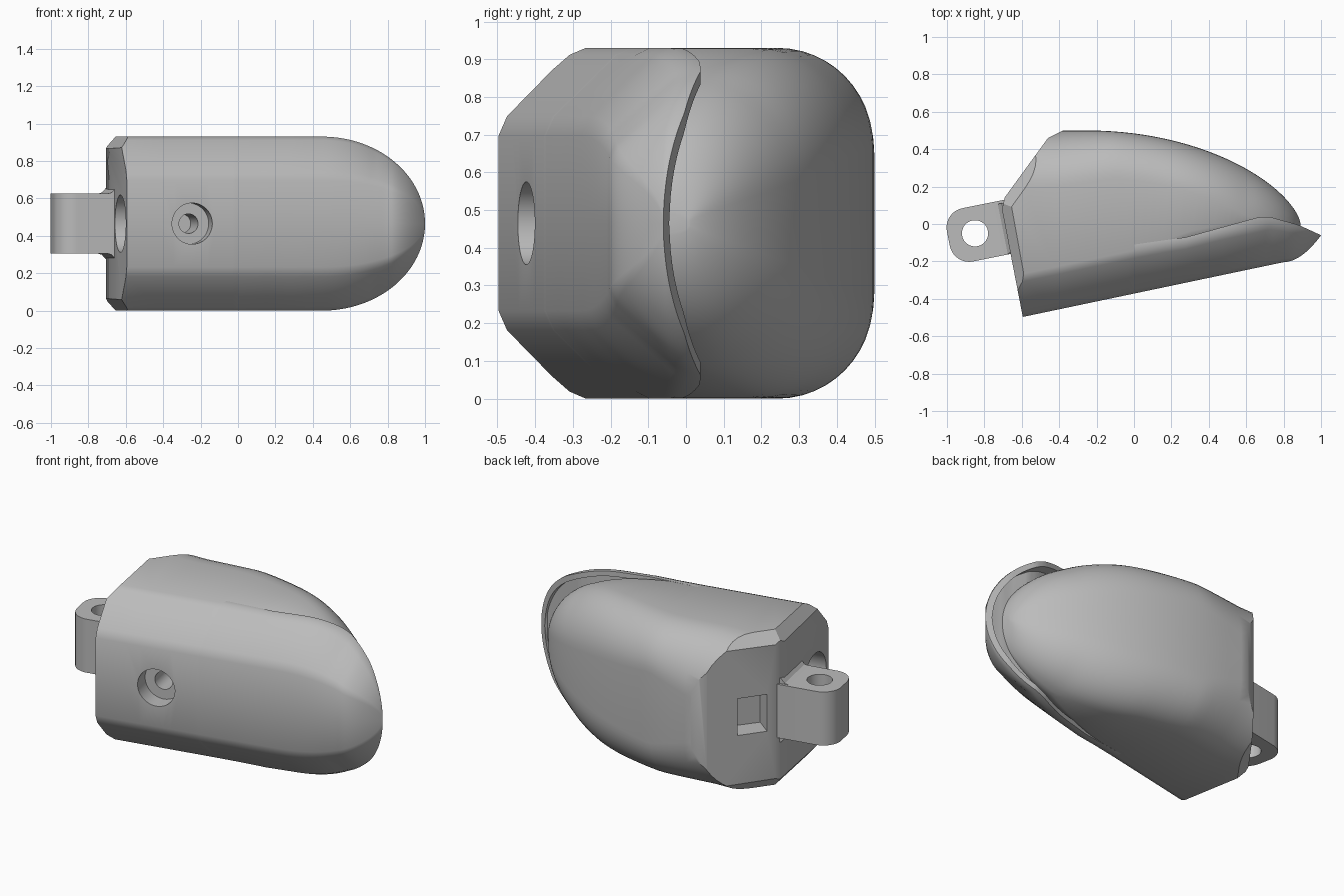
import bpy, bmesh, math
from mathutils import Vector, Matrix

cube = bpy.data.objects.get("Cube")
if cube:
    bpy.data.objects.remove(cube, do_unlink=True)

MID = 0.465          # height of the mirror plane and half the body height
TILT = math.atan(0.2)  # lean of the front face and hinge

grey = bpy.data.materials.new("plain_grey")
grey.use_nodes = True
grey.diffuse_color = (0.5, 0.5, 0.5, 1)
grey.node_tree.nodes["Principled BSDF"].inputs["Base Color"].default_value = (0.5, 0.5, 0.5, 1)


def finish(bm, name):
    bmesh.ops.remove_doubles(bm, verts=bm.verts, dist=0.0004)
    bmesh.ops.dissolve_degenerate(bm, edges=bm.edges, dist=0.0002)
    bmesh.ops.recalc_face_normals(bm, faces=bm.faces)
    mesh = bpy.data.meshes.new(name)
    bm.to_mesh(mesh)
    bm.free()
    mesh.materials.append(grey)
    obj = bpy.data.objects.new(name, mesh)
    bpy.context.collection.objects.link(obj)
    return obj


def activate(obj):
    bpy.ops.object.select_all(action='DESELECT')
    obj.select_set(True)
    bpy.context.view_layer.objects.active = obj


def smooth(obj):
    activate(obj)
    bpy.ops.object.shade_smooth_by_angle(angle=math.radians(30))


def cut(obj, cutter):
    activate(obj)
    mod = obj.modifiers.new("cut", 'BOOLEAN')
    mod.operation = 'DIFFERENCE'
    mod.solver = 'EXACT'
    mod.object = cutter
    cutter.hide_render = True
    bpy.ops.object.modifier_apply(modifier=mod.name)
    bpy.data.objects.remove(cutter, do_unlink=True)


def cylinder(centre, axis, radius, depth):
    """Cutter reaching depth to both sides of centre along axis."""
    bm = bmesh.new()
    turn = Vector(axis).to_track_quat('Z', 'Y').to_matrix().to_4x4()
    bmesh.ops.create_cone(bm, cap_ends=True, segments=48, radius1=radius, radius2=radius,
                          depth=2 * depth, matrix=Matrix.Translation(centre) @ turn)
    return finish(bm, "cutter")


def loft(stations, half_section):
    """Skin mirrored (y, z) half sections placed along x."""
    bm = bmesh.new()
    rings = []
    for x in stations:
        half = half_section(x)
        ring = half + [(y, -z) for y, z in reversed(half[1:-1])]
        rings.append([bm.verts.new((x, y, MID + z)) for y, z in ring])
    for a, b in zip(rings, rings[1:]):
        for i in range(len(a)):
            j = (i + 1) % len(a)
            bm.faces.new((a[i], a[j], b[j], b[i]))
    bm.faces.new(rings[0])
    bm.faces.new(rings[-1])
    return bm


def interp(x, points):
    for (x0, y0), (x1, y1) in zip(points, points[1:]):
        if x <= x1:
            return y0 + (y1 - y0) * (x - x0) / (x1 - x0)
    return points[-1][1]


def ellipse(x, start, length, height):
    t = min(max((x - start) / length, 0), 1)
    return height * math.sqrt(1 - t * t)


def front_y(x):
    if x < 0.8:
        return -0.372 + 0.21 * x
    t = min((x - 0.8) / 0.2, 1)
    return -0.06 - 0.144 * (1 - t ** 1.9)


def rim_y(x):
    return interp(x, [(0, -0.11), (0.28, -0.07), (0.66, 0.035), (0.72, 0.04),
                      (0.88, -0.005), (1, -0.06)])


def back_y(x):
    t = max((x + 0.25) / 1.14, 0)
    return 0.5 * max(1 - t * t, 0) ** 0.65


def chamfer(y, h, depth):
    """Front flat and softened chamfer of a half section."""
    shape = [(0, 0), (0, 0.5), (0.1, 0.61), (0.82, 0.96), (1, 1)]
    return [(y + depth * a, h * b) for a, b in shape]


# Body with rounded pad
def body_section(x):
    inset = min(max(x / 0.3, 0), 1) * 0.04
    yf, yb = front_y(x) + inset, back_y(x)
    h = ellipse(x, 0.2, 0.69, MID - 0.05 * inset)
    span = yb - yf
    ry = min(interp(x, [(-0.9, 0.32), (-0.42, 0.3), (-0.1, 0.25), (1, 0.25)]), 0.5 * span)
    rz = h * interp(x, [(-0.9, 0.8), (-0.42, 0.74), (-0.1, 0.54), (0.8, 0.74), (1, 0.8)])
    arc = [(yb - ry + ry * math.sin(a), h - rz + rz * math.cos(a))
           for a in [math.pi / 2 * i / 12 for i in range(13)]]
    return chamfer(yf, h, min(0.23, 0.45 * span)) + arc + [(yb, 0)]


stations = [-0.9, -0.42, -0.34, -0.25, 0] + [-0.25 + 1.139 * math.sin(math.pi / 2 * i / 40) for i in range(1, 41)]
bm = loft(sorted(stations), body_section)

# Slanted end, its bevels and the rounded rear corner are planar trims
end = Vector((-0.982, -0.19, 0))
trims = [((-0.71, 0.1, MID), end),
         ((-0.7, 0.13, MID), (-0.81, 0.59, 0)),
         ((-0.412, 0.484, MID), (-0.45, 0.89, 0)),
         ((-0.698, 0.112, MID), (-0.97, 0.22, 0))]
for s in (1, -1):
    trims.append(((-0.71, 0.1, MID + s * 0.4), (-0.77, -0.14, s * 0.64)))
    trims.append(((-0.7, 0.13, MID + s * 0.4), (-0.6, 0.43, s * 0.67)))
for point, normal in trims:
    geom = bm.verts[:] + bm.edges[:] + bm.faces[:]
    bmesh.ops.bisect_plane(bm, geom=geom, dist=1e-5, plane_co=point,
                           plane_no=Vector(normal).normalized(), clear_outer=True)
    edges = [e for e in bm.edges if e.is_boundary]
    if edges:
        bmesh.ops.holes_fill(bm, edges=edges, sides=0)
body = finish(bm, "fingertip_body")

# Stepped screw hole in the front and round socket in the end
screw = Vector((-0.245, -0.423, MID))
screw_axis = (math.sin(TILT), -math.cos(TILT), 0)
cut(body, cylinder(screw, screw_axis, 0.11, 0.1))
cut(body, cylinder(screw, screw_axis, 0.052, 0.3))
cut(body, cylinder((-0.633, -0.32, MID), end, 0.153, 0.24))

# Square pocket in the slanted rear corner
bm = bmesh.new()
bmesh.ops.create_cube(bm, size=1, matrix=Matrix.Translation((-0.61, 0.247, MID))
                      @ Matrix.Rotation(math.atan2(0.37, 0.28), 4, 'Z')
                      @ Matrix.Diagonal((0.17, 0.24, 0.22, 1)))
cut(body, finish(bm, "cutter"))
smooth(body)


# Nail shell with a raised rim around the pad
def nail_section(x):
    yf, yr = front_y(x), rim_y(x)
    span = yr - yf
    h = ellipse(x, 0.45, 0.55, MID)
    inner = ellipse(x, 0.45, 0.515, MID - 0.03)
    depth = 0.25 * span if inner > 0 else 0
    return chamfer(yf, h, min(0.23, 0.9 * span)) + [
        (yr, h), (yr, inner), (yr - depth, inner), (yr - depth, 0)]


stations = [0, 0.15, 0.28, 0.37] + [0.45 + 0.5499 * math.sin(math.pi / 2 * i / 36) for i in range(37)]
nail = finish(loft(stations, nail_section), "nail_shell")
smooth(nail)

# Hinge tab with a pin hole
pin = Vector((-0.85, -0.05, 0))
turn = Matrix.Rotation(TILT, 3, 'Z')


def place(x, y, z):
    return pin + turn @ Vector((x, y, MID + z))


def prism(points, offset):
    bm = bmesh.new()
    face = bm.faces.new([bm.verts.new(p) for p in points])
    ext = bmesh.ops.extrude_face_region(bm, geom=[face])
    bmesh.ops.translate(bm, vec=offset, verts=[v for v in ext["geom"] if isinstance(v, bmesh.types.BMVert)])
    return bm


outline = [(0.2, 0.145), (0.2, -0.145)]
for side, start in ((-1, 1.5), (1, 1.0)):
    for i in range(13):
        a = math.pi * (start - 0.5 * i / 12)
        outline.append((-0.04 + 0.105 * math.cos(a), side * 0.04 + 0.105 * math.sin(a)))
tab = finish(prism([place(x, y, -0.16) for x, y in outline], (0, 0, 0.32)), "hinge_tab")
cut(tab, cylinder(pin + Vector((0, 0, MID)), (0, 0, 1), 0.07, 0.3))
smooth(tab)

# Small fillets where the tab meets the body
for name, s in (("upper_tab_fillet", 1), ("lower_tab_fillet", -1)):
    wedge = [(0.12, 0.158), (0.15, 0.166), (0.172, 0.19), (0.19, 0.19), (0.19, 0.158)]
    finish(prism([place(x, -0.14, s * z) for x, z in wedge], turn @ Vector((0, 0.27, 0))), name)
